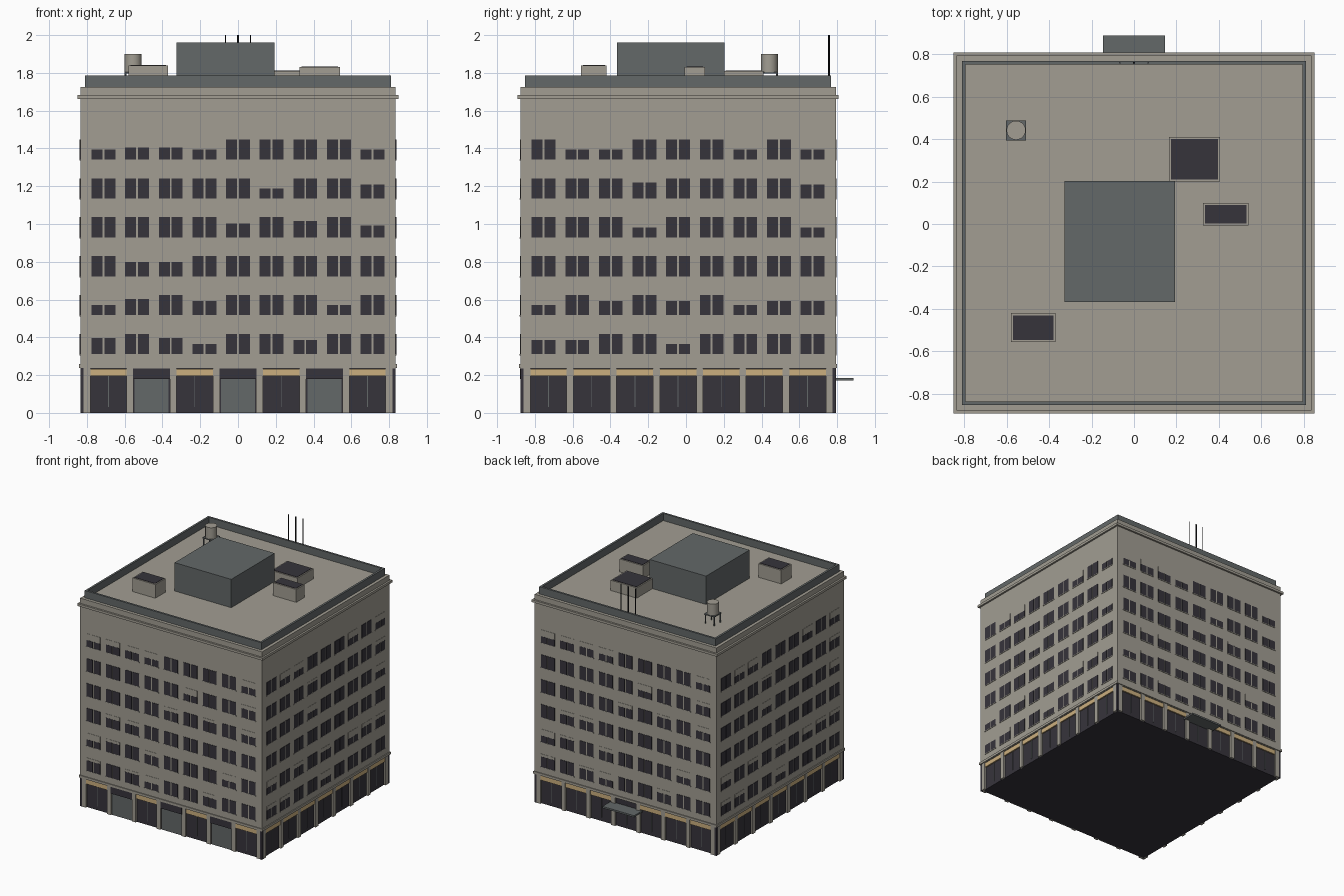
import bpy, bmesh
from math import pi
from mathutils import Matrix, Vector

if "Cube" in bpy.data.objects:
    bpy.data.objects.remove(bpy.data.objects["Cube"])


def material(name, rgb):
    m = bpy.data.materials.new(name)
    m.use_nodes = True
    m.diffuse_color = (*rgb, 1)
    m.node_tree.nodes["Principled BSDF"].inputs["Base Color"].default_value = (*rgb, 1)
    return m


STONE = material("warm grey stone", (0.36, 0.34, 0.29))
GLASS = material("dark glass", (0.037, 0.034, 0.044))
METAL = material("slate grey", (0.125, 0.138, 0.14))
TAN = material("tan awning", (0.60, 0.43, 0.21))
BLACK = material("black metal", (0.012, 0.012, 0.014))

CENTRE = Vector((0, -0.042, 0))
H = 0.835            # half width of the building
ROOF = 1.725
SIDES = [Matrix.Translation(CENTRE) @ Matrix.Rotation(i * pi / 2, 4, "Z") for i in range(4)]
FRONT, RIGHT, BACK, LEFT = SIDES
WORLD = Matrix.Identity(4)


class Part:
    """Collects boxes and cylinders into one object."""

    def __init__(self, name, mat):
        self.name, self.mat, self.bm = name, mat, bmesh.new()

    def box(self, x, y, z, frame=WORLD):
        mid = Vector([(a + b) / 2 for a, b in (x, y, z)])
        size = [abs(b - a) for a, b in (x, y, z)]
        m = frame @ Matrix.Translation(mid) @ Matrix.Diagonal((*size, 1))
        bmesh.ops.create_cube(self.bm, size=1, matrix=m)

    def plate(self, side, u, z, inner, outer):
        # u runs along the wall, inner and outer are distances from the centre
        self.box(u, (-outer, -inner), z, side)

    def rod(self, x, y, z, radius, sides=8):
        m = Matrix.Translation((x, y, sum(z) / 2))
        bmesh.ops.create_cone(self.bm, cap_ends=True, segments=sides, radius1=radius,
                              radius2=radius, depth=z[1] - z[0], matrix=m)

    def done(self):
        me = bpy.data.meshes.new(self.name)
        self.bm.to_mesh(me)
        self.bm.free()
        me.materials.append(self.mat)
        ob = bpy.data.objects.new(self.name, me)
        bpy.context.collection.objects.link(ob)
        return ob


def block(name, mat, half, z):
    p = Part(name, mat)
    p.box((-half, half), (-half, half), z, FRONT)
    p.done()


# Main masses and ledges
block("ground_floor_core", GLASS, 0.82, (0, 0.24))
block("upper_walls", STONE, H, (0.235, ROOF))
block("ground_ledge", STONE, 0.842, (0.238, 0.258))
block("cornice_ledge", STONE, 0.85, (1.662, 1.682))

# Roof parapet
parapet = Part("roof_parapet", METAL)
for side in SIDES:
    parapet.plate(side, (-0.81, 0.81), (ROOF, 1.785), 0.793, 0.81)
parapet.done()

# Ground floor bays
pillars = Part("ground_pillars", STONE)
posts = Part("corner_posts", GLASS)
awnings = Part("shop_awnings", TAN)
mullions = Part("shop_mullions", METAL)
doors = Part("front_doors", METAL)
hoods = Part("door_hoods", GLASS)
PITCH = 1.6 / 7
for side in SIDES:
    for i in range(8):
        u = -0.8 + i * PITCH
        pillars.plate(side, (u - 0.018, u + 0.018), (0, 0.24), 0.815, H)
    posts.plate(side, (H - 0.017, H), (0, 0.24), 0.818, H)
    for i in range(7):
        u = -0.8 + (i + 0.5) * PITCH
        if side is FRONT and i % 2:
            doors.plate(side, (u - 0.09, u + 0.09), (0, 0.19), 0.815, 0.825)
            hoods.plate(side, (u - 0.098, u + 0.098), (0.18, 0.236), 0.815, H + 0.002)
            continue
        if not (side is BACK and i == 3):
            awnings.plate(side, (u - 0.097, u + 0.097), (0.196, 0.232), 0.815, 0.831)
        mullions.plate(side, (u - 0.002, u + 0.002), (0.03, 0.196), 0.815, 0.823)
for p in (pillars, posts, awnings, mullions, doors, hoods):
    p.done()

# Rear entrance canopy
canopy = Part("rear_canopy", METAL)
canopy.plate(BACK, (-0.145, 0.145), (0.172, 0.186), 0.815, 0.93)
canopy.done()

# Window pairs: letters give how far each blind is lowered, in tenths
FRONT_BLINDS = ["edde....e", ".....e..c", "....c.b.d", ".cc......", "eb.c...e.", "b.be..c.."]
SIDE_BLINDS = [".ee...e.e", "...b....c", "...e....e", ".........", "e.c.c.ecc", "cc..e...."]
panes = Part("window_panes", GLASS)
blinds = Part("window_blinds", STONE)
sills = Part("window_sills", STONE)
for side, rows in zip(SIDES, (FRONT_BLINDS, SIDE_BLINDS, FRONT_BLINDS, SIDE_BLINDS)):
    for r, row in enumerate(rows):
        top = 1.448 - r * 0.206
        low = top - 0.107
        for c, mark in enumerate(row):
            u = (c - 4) * 0.178
            drop = 0 if mark == "." else (ord(mark) - ord("a") + 1) / 10
            edge = top - drop * (top - low)
            sills.plate(side, (u - 0.066, u + 0.066), (low - 0.006, low), H - 0.01, H + 0.004)
            for s in (-1, 1):
                panes.plate(side, (u + s * 0.005, u + s * 0.063), (low, edge), H - 0.01, H + 0.003)
            if drop:
                blinds.plate(side, (u - 0.063, u + 0.063), (edge, top), H - 0.01, H + 0.002)
for p in (panes, blinds, sills):
    p.done()

# Rooftop penthouse
house = Part("roof_penthouse", METAL)
house.box((-0.326, 0.194), (-0.366, 0.203), (ROOF, 1.96))
house.done()

# Rooftop air units with dark grilles
units = Part("air_units", STONE)
grilles = Part("air_unit_grilles", GLASS)
for x, y, top in (((-0.58, -0.37), (-0.555, -0.42), 1.838),
                  ((0.165, 0.405), (0.2, 0.41), 1.81),
                  ((0.325, 0.54), (-0.008, 0.1), 1.832)):
    units.box(x, y, (ROOF, top))
    grilles.box((x[0] + 0.01, x[1] - 0.01), (y[0] + 0.01, y[1] - 0.01), (top - 0.005, top + 0.003))
units.done()
grilles.done()

# Water tank on a legged platform
TX, TY = -0.555, 0.441
tank = Part("water_tank", STONE)
tank.rod(TX, TY, (1.805, 1.9), 0.045, 24)
tank_ob = tank.done()
stand = Part("tank_stand", METAL)
stand.box((TX - 0.047, TX + 0.047), (TY - 0.047, TY + 0.047), (1.798, 1.806))
for sx in (-1, 1):
    for sy in (-1, 1):
        stand.rod(TX + sx * 0.04, TY + sy * 0.04, (ROOF, 1.8), 0.005)
stand.done()

# Antennas
masts = Part("antennas", BLACK)
for x, r in ((-0.067, 0.003), (0, 0.005), (0.067, 0.003)):
    masts.rod(x, 0.758, (ROOF, 2.0), r)
masts_ob = masts.done()

# Smooth the round parts
bpy.ops.object.select_all(action="DESELECT")
for ob in (tank_ob, masts_ob):
    ob.select_set(True)
bpy.context.view_layer.objects.active = tank_ob
bpy.ops.object.shade_smooth_by_angle()
